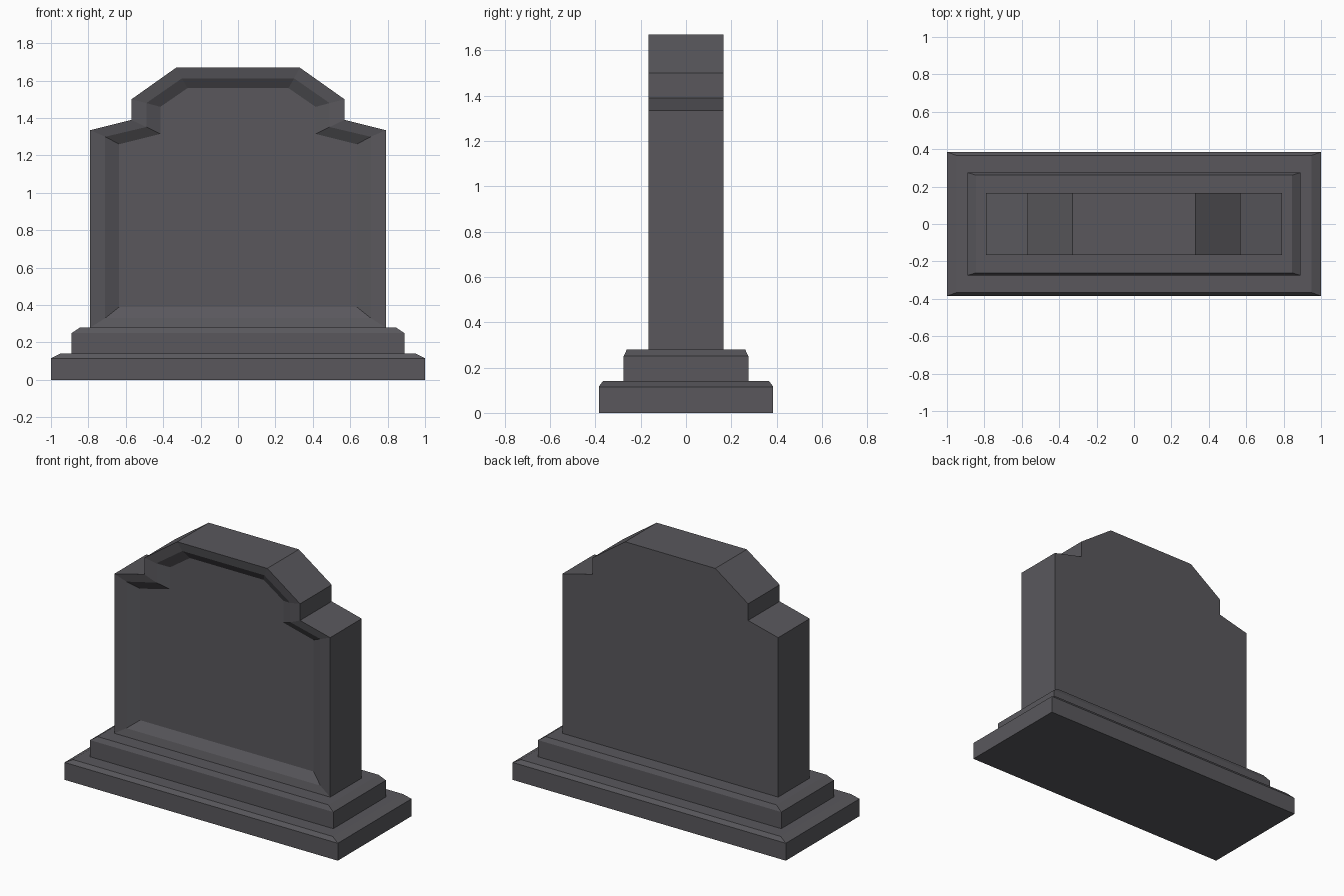
import bpy
import bmesh

cube = bpy.data.objects.get("Cube")
if cube:
    bpy.data.objects.remove(cube, do_unlink=True)

# Dark stone colour
STONE = (0.1, 0.097, 0.108, 1.0)
stone = bpy.data.materials.new("dark_stone")
stone.use_nodes = True
stone.diffuse_color = STONE
bsdf = stone.node_tree.nodes["Principled BSDF"]
bsdf.inputs["Base Color"].default_value = STONE
bsdf.inputs["Roughness"].default_value = 0.9


def loft(name, rings):
    """Join matching closed rings of points in order and cap both ends."""
    bm = bmesh.new()
    loops = [[bm.verts.new(p) for p in ring] for ring in rings]
    for a, b in zip(loops, loops[1:]):
        for i in range(len(a)):
            j = (i + 1) % len(a)
            bm.faces.new((a[i], a[j], b[j], b[i]))
    bm.faces.new(loops[0])
    bm.faces.new(loops[-1])
    bmesh.ops.recalc_face_normals(bm, faces=bm.faces)
    mesh = bpy.data.meshes.new(name)
    bm.to_mesh(mesh)
    bm.free()
    mesh.materials.append(stone)
    obj = bpy.data.objects.new(name, mesh)
    bpy.context.collection.objects.link(obj)
    return obj


def rectangle(hx, hy, z):
    return [(-hx, -hy, z), (hx, -hy, z), (hx, hy, z), (-hx, hy, z)]


def plinth(name, hx, hy, bottom, shoulder, top, inset_x, inset_y):
    """Rectangular step with a chamfered upper rim."""
    return loft(name, [rectangle(hx, hy, bottom),
                       rectangle(hx, hy, shoulder),
                       rectangle(hx - inset_x, hy - inset_y, top)])


def outline(half, y):
    """Mirror a right-hand half profile into a closed ring at depth y."""
    pts = half + [(-x, z) for x, z in reversed(half)]
    return [(x, y, z) for x, z in pts]


# Stepped base
plinth("lower_base", 1.0, 0.385, 0.0, 0.115, 0.14, 0.05, 0.018)
plinth("upper_base", 0.89, 0.275, 0.14, 0.25, 0.28, 0.045, 0.014)

# Upright slab: outer silhouette, then the dished front border
outer = [(0.79, 0.28), (0.79, 1.335), (0.57, 1.39), (0.57, 1.50), (0.33, 1.67)]
middle = [(0.71, 0.33), (0.71, 1.30), (0.49, 1.352), (0.49, 1.48), (0.30, 1.612)]
inner = [(0.635, 0.39), (0.635, 1.26), (0.415, 1.315), (0.415, 1.46), (0.27, 1.56)]
DEPTH = 0.165
loft("headstone_slab", [outline(outer, DEPTH),
                        outline(outer, -DEPTH),
                        outline(middle, -DEPTH + 0.012),
                        outline(inner, -DEPTH + 0.048)])
